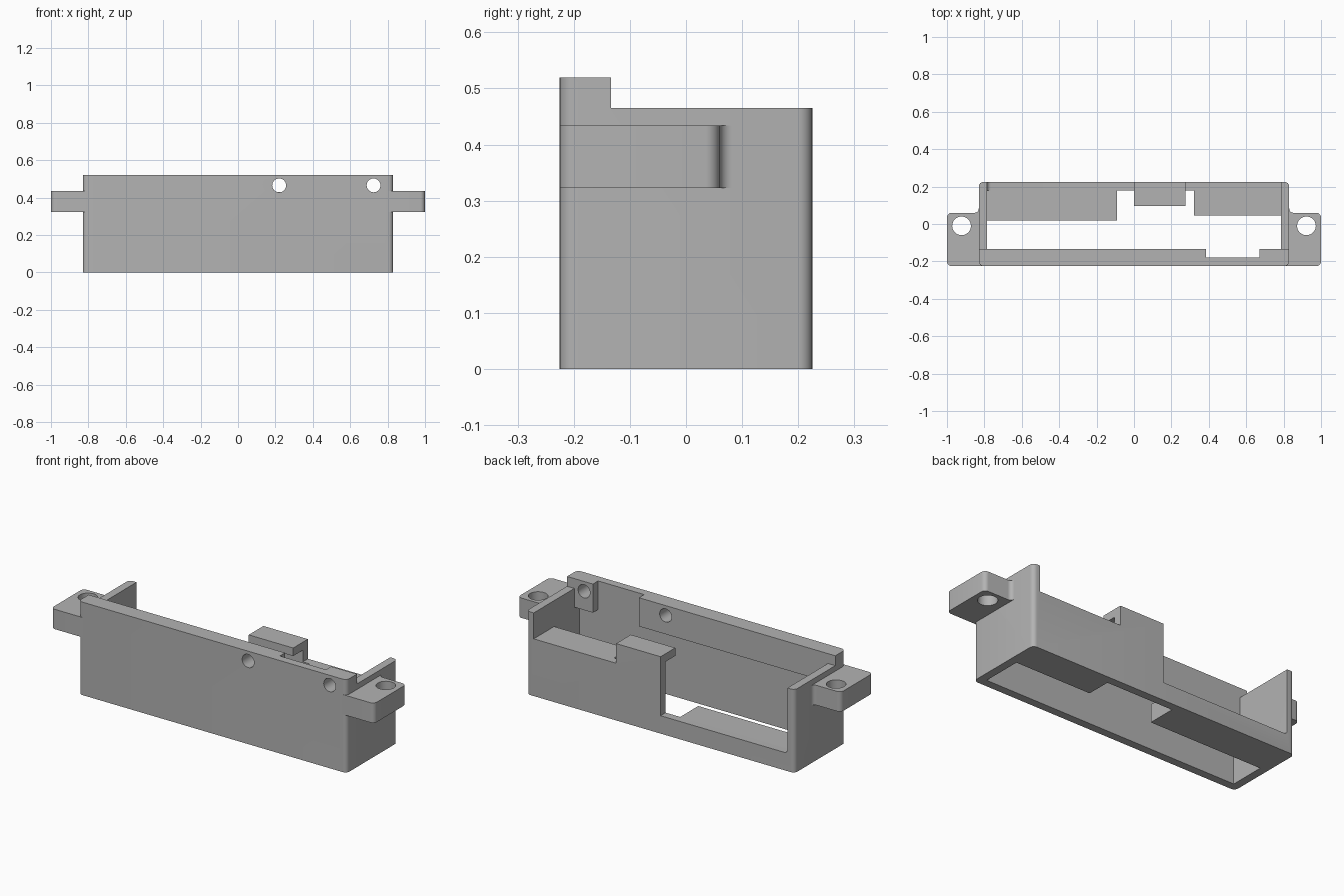
import bpy, bmesh, math
from mathutils import Vector

if "Cube" in bpy.data.objects:
    bpy.data.objects.remove(bpy.data.objects["Cube"], do_unlink=True)

grey = bpy.data.materials.new("plain_grey")
grey.use_nodes = True
GREY = (0.45, 0.45, 0.45, 1)
grey.diffuse_color = GREY
grey.node_tree.nodes["Principled BSDF"].inputs["Base Color"].default_value = GREY


def rounded(corners, steps=6):
    """Outline from right-angled corners (a, b, radius)."""
    out = []
    for i, (a, b, r) in enumerate(corners):
        p = Vector((a, b))
        if r == 0:
            out.append(p)
            continue
        before = (Vector(corners[i - 1][:2]) - p).normalized()
        after = (Vector(corners[(i + 1) % len(corners)][:2]) - p).normalized()
        centre = p + r * (before + after)
        for k in range(steps + 1):
            t = math.pi / 2 * k / steps
            out.append(centre - r * (after * math.cos(t) + before * math.sin(t)))
    return out


def prism(name, outline, low, high, axis="z"):
    """Extrude an outline along z (xy outline) or y (xz outline)."""
    bm = bmesh.new()
    place = (lambda p, h: (p.x, p.y, h)) if axis == "z" else (lambda p, h: (p.x, h, p.y))
    face = bm.faces.new([bm.verts.new(place(p, low)) for p in outline])
    ext = bmesh.ops.extrude_face_region(bm, geom=[face])
    move = (0, 0, high - low) if axis == "z" else (0, high - low, 0)
    bmesh.ops.translate(bm, vec=move,
                        verts=[v for v in ext["geom"] if isinstance(v, bmesh.types.BMVert)])
    bmesh.ops.recalc_face_normals(bm, faces=bm.faces)
    mesh = bpy.data.meshes.new(name)
    bm.to_mesh(mesh)
    bm.free()
    mesh.materials.append(grey)
    obj = bpy.data.objects.new(name, mesh)
    bpy.context.collection.objects.link(obj)
    return obj


def box(name, x, y, z):
    return prism(name, rounded([(x[0], y[0], 0), (x[1], y[0], 0),
                                (x[1], y[1], 0), (x[0], y[1], 0)]), *z)


def cylinder(name, a, b, r, low, high, axis):
    ring = [Vector((a + r * math.cos(t), b + r * math.sin(t)))
            for t in (2 * math.pi * k / 32 for k in range(32))]
    return prism(name, ring, low, high, axis)


def cut(obj, *cutters):
    """Subtract the cutters, apply, and remove them."""
    bpy.context.view_layer.objects.active = obj
    for c in cutters:
        c.hide_render = True
        mod = obj.modifiers.new("cut", "BOOLEAN")
        mod.operation, mod.solver, mod.object = "DIFFERENCE", "EXACT", c
        bpy.ops.object.modifier_apply(modifier=mod.name)
        bpy.data.objects.remove(c, do_unlink=True)


W, D, R = 0.83, 0.225, 0.025      # outer half width, half depth, corner radius
IW, ID = 0.785, 0.18              # inner half width, half depth
TOP, SIDE_TOP, RAIL_Y = 0.52, 0.465, -0.134


def screw_holes():
    return [cylinder("hole_cutter", x, 0.465, 0.037, -0.4, 0, "y") for x in (0.22, 0.725)]


# Open rectangular frame with a stepped back wall
frame = prism("housing_frame", rounded([(-W, -D, R), (W, -D, R), (W, D, R), (-W, D, R)]), 0, TOP)
opening = rounded([(-IW, 0.10, 0.02), (0, 0.10, 0), (0, 1, 0), (-IW, 1, 0)])
cut(frame,
    box("cavity_cutter", (-IW, IW), (-ID, ID), (-1, 1)),
    box("side_top_cutter", (-1, 1), (RAIL_Y, 1), (SIDE_TOP, 1)),
    prism("opening_cutter", opening, 0.1, 0.4, "y"),
    box("back_mid_cutter", (-0.1, 0.275), (0.1, 0.4), (0.43, 1)),
    box("back_low_cutter", (0.275, IW), (0.1, 0.4), (0.32, 1)),
    *screw_holes())

# Front rail and end block, thickening the upper front wall
rail = box("front_rail", (-IW, 0.385), (-ID, RAIL_Y), (0.36, TOP))
block = box("front_end_block", (0.67, IW), (-ID, RAIL_Y), (0.36, TOP))
for part in (rail, block):
    cut(part, *screw_holes())

# Inner ledges and the overhanging catch on the back wall
box("tall_ledge", (0.32, IW), (0.045, ID), (0, 0.32))
box("low_ledge", (-IW, -0.09), (0.02, ID), (0, 0.10))
box("back_catch", (0, 0.275), (0.095, ID), (0.385, 0.43))

# Mounting ears with screw holes
for side, s in (("left", 1), ("right", -1)):
    shape = [(W - R, -D, 0), (1, -D, R), (1, 0.06, R),
             (W, 0.06, 0.022), (W, 0.09, 0), (W - R, 0.09, 0)]
    ear = prism(side + "_mounting_ear", rounded([(s * x, y, r) for x, y, r in shape]), 0.323, 0.434)
    cut(ear, cylinder("ear_hole_cutter", s * 0.922, -0.01, 0.05, 0, 1, "z"))

# Smooth the rounded corners and holes, keep hard edges
bpy.ops.object.select_all(action="DESELECT")
for obj in bpy.context.collection.objects:
    if obj.type == "MESH" and obj.data.materials and obj.data.materials[0] == grey:
        obj.select_set(True)
        bpy.context.view_layer.objects.active = obj
bpy.ops.object.shade_smooth_by_angle(angle=math.radians(30))
